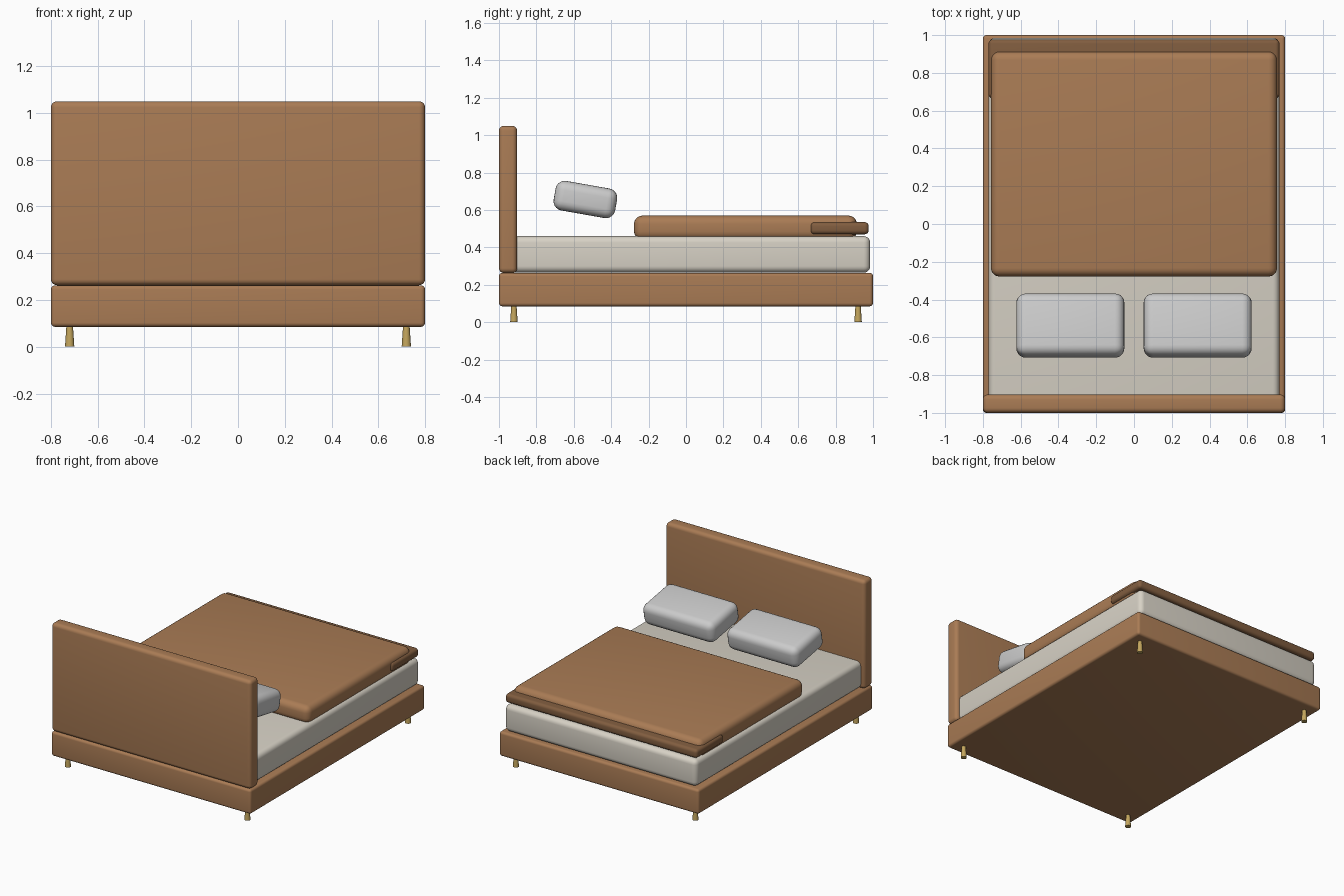
import bpy, math

if "Cube" in bpy.data.objects:
    bpy.data.objects.remove(bpy.data.objects["Cube"])


def material(name, rgb):
    m = bpy.data.materials.new(name)
    m.diffuse_color = (*rgb, 1)
    m.use_nodes = True
    m.node_tree.nodes["Principled BSDF"].inputs["Base Color"].default_value = m.diffuse_color
    return m


wood = material("brown_fabric", (0.40, 0.20, 0.09))
dark = material("dark_brown", (0.22, 0.11, 0.05))
cream = material("cream", (0.68, 0.64, 0.56))
brass = material("brass", (0.55, 0.38, 0.11))


def finish(ob, name, mat):
    ob.name = name
    if mat:
        ob.data.materials.append(mat)
    bpy.ops.object.shade_smooth_by_angle(angle=math.radians(35))


def soft_box(name, x, y, z, radius, mat=None, tilt=0):
    """Rounded box from (min, max) ranges."""
    bpy.ops.mesh.primitive_cube_add(
        size=1, location=[(a + b) / 2 for a, b in (x, y, z)])
    ob = bpy.context.object
    ob.scale = [b - a for a, b in (x, y, z)]
    bpy.ops.object.transform_apply(location=False, rotation=False, scale=True)
    ob.rotation_euler.x = tilt
    bev = ob.modifiers.new("round", 'BEVEL')
    bev.width = radius
    bev.segments = 5
    bpy.ops.object.modifier_apply(modifier="round")
    finish(ob, name, mat)
    return ob


# Base and headboard
soft_box("bed_base", (-0.8, 0.8), (-1, 1), (0.085, 0.263), 0.018, wood)
soft_box("headboard", (-0.8, 0.8), (-1, -0.903), (0.263, 1.05), 0.026, wood)

# Mattress, duvet and folded throw
soft_box("mattress", (-0.77, 0.77), (-0.95, 0.985), (0.265, 0.46), 0.035, cream)
soft_box("duvet", (-0.757, 0.757), (-0.278, 0.913), (0.44, 0.57), 0.045, wood)
soft_box("throw", (-0.77, 0.77), (0.665, 0.977), (0.47, 0.535), 0.022, dark)

# Tilted pillows and tapered feet
for sx, side in ((-1, "left"), (1, "right")):
    cx = sx * 0.337
    soft_box(side + "_pillow", (cx - 0.286, cx + 0.286), (-0.705, -0.371),
             (0.576, 0.736), 0.05, None, math.radians(-10))
    for sy, end in ((-1, "head"), (1, "foot")):
        bpy.ops.mesh.primitive_cone_add(
            vertices=24, radius1=0.02, radius2=0.014, depth=0.09,
            location=(sx * 0.72, sy * 0.92, 0.045))
        finish(bpy.context.object, f"{end}_{side}_leg", brass)
